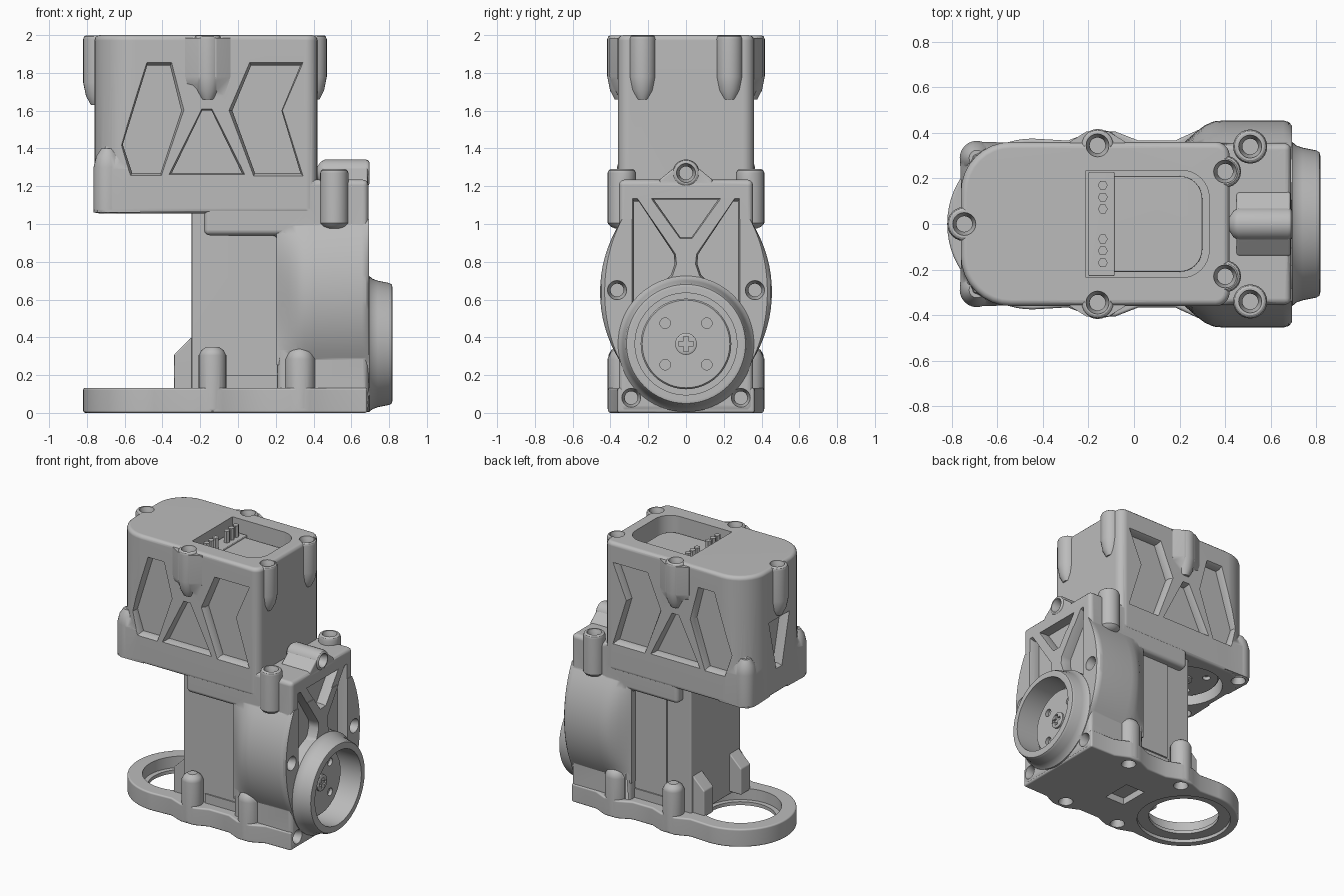
import bpy, bmesh, math

if "Cube" in bpy.data.objects:
    bpy.data.objects.remove(bpy.data.objects["Cube"], do_unlink=True)

GREY = (0.5, 0.5, 0.5, 1)
grey = bpy.data.materials.new("plain grey")
grey.use_nodes = True
grey.diffuse_color = GREY
grey.node_tree.nodes["Principled BSDF"].inputs["Base Color"].default_value = GREY


def place(axis, u, v, h):
    return {"x": (h, u, v), "y": (u, h, v), "z": (u, v, h)}[axis]


def skin(name, sections, axis, bevel=0.0):
    """Closed solid through (outline, height) sections with equal point counts."""
    bm = bmesh.new()
    rings = [[bm.verts.new(place(axis, u, v, h)) for u, v in pts] for pts, h in sections]
    for a, b in zip(rings, rings[1:]):
        for i in range(len(a)):
            j = (i + 1) % len(a)
            bm.faces.new((a[i], a[j], b[j], b[i]))
    bm.faces.new(rings[0])
    bm.faces.new(rings[-1])
    bmesh.ops.recalc_face_normals(bm, faces=bm.faces)
    if bevel:
        edges = [e for e in bm.edges if e.calc_face_angle(0) > math.radians(30)]
        bmesh.ops.bevel(bm, geom=edges, offset=bevel, segments=3,
                        profile=0.5, affect="EDGES", clamp_overlap=True)
        bmesh.ops.recalc_face_normals(bm, faces=bm.faces)
    mesh = bpy.data.meshes.new(name)
    bm.to_mesh(mesh)
    bm.free()
    mesh.materials.append(grey)
    ob = bpy.data.objects.new(name, mesh)
    bpy.context.collection.objects.link(ob)
    return ob


def prism(name, pts, axis, lo, hi, bevel=0.0):
    return skin(name, [(pts, lo), (pts, hi)], axis, bevel)


def rect(u0, u1, v0, v1):
    return [(u0, v0), (u1, v0), (u1, v1), (u0, v1)]


def arc(cu, cv, r, start, end, n=8):
    angles = [math.radians(start + (end - start) * i / n) for i in range(n + 1)]
    return [(cu + r * math.cos(t), cv + r * math.sin(t)) for t in angles]


def mirror_v(pts):
    return [(u, -v) for u, v in pts]


def lathe(name, profile, axis, cu, cv, n=32):
    return skin(name, [(arc(cu, cv, r, 0, 360, n)[:n], h) for r, h in profile], axis)


def cyl(name, r, axis, cu, cv, lo, hi, n=32):
    return lathe(name, [(r, lo), (r, hi)], axis, cu, cv, n)


def combine(target, tool, op):
    mod = target.modifiers.new("combine", "BOOLEAN")
    mod.operation, mod.solver, mod.object = op, "EXACT", tool
    bpy.context.view_layer.objects.active = target
    bpy.ops.object.modifier_apply(modifier=mod.name)
    bpy.data.objects.remove(tool, do_unlink=True)


def add(tool):
    combine(housing, tool, "UNION")


def cut(tool, target=None):
    combine(target or housing, tool, "DIFFERENCE")


def boss(cu, cv, tip, face, r=0.07, axis="z", taper=0.12):
    """Screw boss with a rounded rim at `face`, tapering towards `tip`."""
    d = 1 if face > tip else -1
    add(lathe("boss", [(r * 0.45, tip), (r * 0.8, tip + d * taper * 0.4), (r, tip + d * taper),
                       (r, face - d * 0.02), (r * 0.92, face - d * 0.006), (r * 0.8, face)],
              axis, cu, cv, 24))


def screw_hole(cu, cv, face, d, axis="z", r=0.048):
    """Countersunk blind hole going in direction -d from `face`."""
    cut(lathe("hole", [(r + 0.006, face + d * 0.02), (r, face - d * 0.015),
                       (r * 0.72, face - d * 0.05), (r * 0.72, face - d * 0.12)], axis, cu, cv, 20))


def window(pts, axis, floor, surface):
    """Recess whose walls flare out close to the surface."""
    cu, cv = (sum(c) / len(pts) for c in zip(*pts))
    flared = [(cu + (u - cu) * 1.1, cv + (v - cv) * 1.06) for u, v in pts]
    step = (surface - floor) / 2
    cut(skin("window", [(pts, floor), (pts, floor + step), (flared, surface),
                        (flared, surface + step)], axis))


RING_X, HORN_Z = -0.445, 0.365

# Upper housing with one rounded end
plan = (arc(-0.54, 0.14, 0.22, 90, 180) + arc(-0.54, -0.14, 0.22, 180, 270)
        + arc(0.36, -0.3, 0.06, 270, 360, 5) + arc(0.36, 0.3, 0.06, 0, 90, 5))
housing = prism("housing", plan, "z", 1.055, 2.0, 0.028)

# Lower housing and base plate, widened around its side bosses
add(prism("lower", [(-0.18, 1.235), (0.69, 1.235), (0.69, 0.004), (0.21, 0.004),
                    (0.21, 0.94), (-0.18, 0.94)], "y", -0.355, 0.355, 0.03))
edge = [(-0.29, 0.366), (-0.19, 0.405), (-0.08, 0.405), (0.02, 0.366),
        (0.18, 0.366), (0.28, 0.412), (0.38, 0.412), (0.48, 0.366), (0.684, 0.362)]
add(prism("base", arc(RING_X, 0, 0.375, 90, 270, 32) + mirror_v(edge) + edge[::-1],
          "z", 0, 0.133, 0.012))

# Side bulges swelling towards the hub
swell = arc(-0.235, 0.64, 0.69, -34, 34, 18)
sections = []
for x, k in ((0.205, 0), (0.23, 0.2), (0.27, 0.52), (0.31, 0.8), (0.35, 0.96), (0.4, 1),
             (0.655, 1), (0.68, 0.93), (0.694, 0.78)):
    right = [(0.345 + k * (y - 0.345), z) for y, z in swell]
    sections.append((right + [(-y, z) for y, z in reversed(right)], x))
add(skin("bulge", sections, "x"))

# Screw bosses and the flares that blend them into the walls
boss(-0.745, 0, 1.63, 1.999, 0.075)
boss(0, 1.27, 0.42, 0.696, 0.072, "x", 0.04)
add(prism("flare", [(-0.14, 1.2), (0.14, 1.2), (0.14, 1.235), (0.06, 1.3), (-0.06, 1.3),
                    (-0.14, 1.235)], "x", 0.45, 0.687, 0.01))
for s in (-1, 1):
    boss(-0.16, s * 0.345, 1.66, 1.999, 0.072)
    boss(0.4, s * 0.23, 1.66, 1.999)
    boss(0.51, s * 0.34, 0.975, 1.29, 0.075, taper=0.03)
    boss(-0.69, s * 0.29, 1.4, 1.057, 0.075, taper=0.1)
    boss(-0.135, s * 0.338, 0.35, 0.003, 0.073, taper=0.045)
    boss(0.33, s * 0.335, 0.345, 0.003, 0.08, taper=0.06)
    foot = [(-0.25, 0.356), (-0.25, 0.34), (-0.07, 0.34), (-0.07, 0.356)]
    wide = [(-0.28, 0.362), (-0.28, 0.34), (-0.04, 0.34), (-0.04, 0.362)]
    crest = [(-0.21, 0.405), (-0.11, 0.405)]
    low = [(-0.18, 0.357), (-0.14, 0.357)]
    add(skin("flare", [([(u, s * v) for u, v in foot + low[::-1]], 1.67),
                       ([(u, s * v) for u, v in wide + crest[::-1]], 1.78),
                       ([(u, s * v) for u, v in wide + crest[::-1]], 1.985)], "z"))
    corner = [(-0.52, 0.357), (-0.7, 0.361), (-0.745, 0.34), (-0.764, 0.29), (-0.757, 0.1), (-0.5, 0.1)]
    shrunk = [(-0.5 + (u + 0.5) * 0.82, 0.1 + (v - 0.1) * 0.82) for u, v in corner]
    add(skin("flare", [([(u, s * v) for u, v in pts], z)
                       for pts, z in ((corner, 1.06), (corner, 1.29), (shrunk, 1.41))], "z"))

# Truss windows on both sides of the upper housing
windows = [
    [(-0.48, 1.84), (-0.36, 1.84), (-0.3, 1.6), (-0.41, 1.27), (-0.56, 1.27), (-0.61, 1.42)],
    [(0.07, 1.84), (0.33, 1.84), (0.23, 1.6), (0.33, 1.27), (0.09, 1.27), (-0.03, 1.6)],
    [(-0.19, 1.6), (-0.14, 1.6), (0.02, 1.27), (-0.35, 1.27)],
]
for s in (-1, 1):
    for w in windows:
        window(w, "y", s * 0.3, s * 0.364)
window([(-0.11, 1.6), (0.11, 1.6), (0.03, 1.25), (-0.03, 1.25)], "x", -0.69, -0.765)

# Truss windows around the side hub
side = [(-0.275, 1.12), (-0.25, 1.12), (-0.065, 0.84), (-0.06, 0.79), (-0.08, 0.73),
        (-0.15, 0.66), (-0.275, 0.58)]
for w in (side, [(-y, z) for y, z in side],
          [(-0.17, 1.13), (0.17, 1.13), (0.03, 0.93), (-0.03, 0.93)]):
    window(w, "x", 0.62, 0.697)

# Hub collar, then the openings for both rotating discs
add(lathe("collar", [(0.36, 0.6), (0.36, 0.695), (0.345, 0.712), (0.335, 0.74), (0.323, 0.8),
                     (0.315, 0.814), (0.3, 0.818)], "x", 0, HORN_Z, 64))
cut(cyl("opening", 0.27, "x", 0, HORN_Z, 0.63, 0.9, 48))
cut(cyl("opening", 0.265, "z", RING_X, 0, 1.0, 1.17, 48))

# Bearing ring opening in the base plate
for r, lo, hi in ((0.24, -0.1, 0.3), (0.275, 0.05, 0.3), (0.32, -0.1, 0.025)):
    cut(cyl("opening", r, "z", RING_X, 0, lo, hi, 48))
cut(prism("slot", rect(0.0, 0.16, -0.11, 0.11), "z", -0.05, 0.05))

# Pocket in the top
pocket = [(-0.21, 0.235), (-0.21, -0.235), (-0.08, -0.235)] + arc(0.21, -0.115, 0.12, 270, 360) \
    + arc(0.21, 0.115, 0.12, 0, 90) + [(-0.08, 0.235)]
cut(prism("pocket", pocket, "z", 1.86, 2.1))

# Screw holes
screw_hole(-0.745, 0, 2.0, 1)
screw_hole(0, 1.27, 0.696, 1, "x")
for s in (-1, 1):
    for x, y, z, d in ((-0.16, 0.345, 2.0, 1), (0.4, 0.23, 2.0, 1), (0.51, 0.34, 1.29, 1),
                       (-0.69, 0.29, 1.055, -1), (-0.135, 0.338, 0, -1), (0.33, 0.335, 0, -1)):
        screw_hole(x, s * y, z, d)
    for y, z in ((0.365, 0.65), (0.29, 0.08)):
        screw_hole(s * y, z, 0.692, 1, "x")

# Motor body between base and housing, with its rear feet
prism("lower_motor", rect(-0.245, 0.26, -0.29, 0.29), "z", 0.1, 1.1, 0.012)
for s in (-1, 1):
    prism("motor_foot", [(-0.338, 0.12), (-0.338, 0.31), (-0.24, 0.405), (0.1, 0.405), (0.1, 0.12)],
          "y", s * 0.16, s * 0.27, 0.008)
    prism("motor_side_plate", rect(-0.06, 0.22, 0.12, 0.2), "y", s * 0.28, s * 0.299)
    prism("motor_cover_edge", rect(-0.05, 0.22, 0.21, 0.95), "y", s * 0.28, s * 0.297)


# Rotating discs with four holes and a cross-head screw
def horn(name, axis, cu, cv, back, face):
    d = 1 if face > back else -1
    disc = lathe(name, [(0.24, back), (0.24, face - d * 0.01), (0.232, face)], axis, cu, cv, 48)
    for a in (-0.11, 0.11):
        for b in (-0.11, 0.11):
            cut(cyl("hole", 0.028, axis, cu + a, cv + b, face - d * 0.025, face + d * 0.05, 16), disc)
    head = lathe(name + "_screw", [(0.058, face - d * 0.005), (0.058, face + d * 0.012),
                                   (0.045, face + d * 0.02)], axis, cu, cv, 24)
    for a, b in ((0.04, 0.012), (0.012, 0.04)):
        cut(prism("cross", rect(cu - a, cu + a, cv - b, cv + b), axis,
                  face + d * 0.004, face + d * 0.05), head)


horn("side_horn", "x", 0, HORN_Z, 0.61, 0.675)
horn("lower_horn", "z", RING_X, 0, 1.19, 1.11)

# Motor cover and pin connector inside the top pocket
prism("top_motor_cover", [(-0.09, 0.21), (-0.09, -0.21)] + arc(0.2, -0.11, 0.1, 270, 360)
      + arc(0.2, 0.11, 0.1, 0, 90), "z", 1.85, 1.89, 0.005)
prism("connector", rect(-0.2, -0.085, -0.228, 0.228), "z", 1.85, 1.9, 0.005)
for y in (0.17, 0.118, 0.066):
    for s in (-1, 1):
        cyl("connector_pin", 0.022, "z", -0.137, s * y, 1.89, 1.985, 6)

# Smooth shading with crisp edges
for ob in list(bpy.context.collection.objects):
    if ob.type == "MESH" and grey.name in ob.data.materials:
        bpy.ops.object.select_all(action="DESELECT")
        ob.select_set(True)
        bpy.context.view_layer.objects.active = ob
        bpy.ops.object.shade_smooth_by_angle(angle=math.radians(32))
        mod = ob.modifiers.new("flat faces", "WEIGHTED_NORMAL")
        mod.keep_sharp = True
